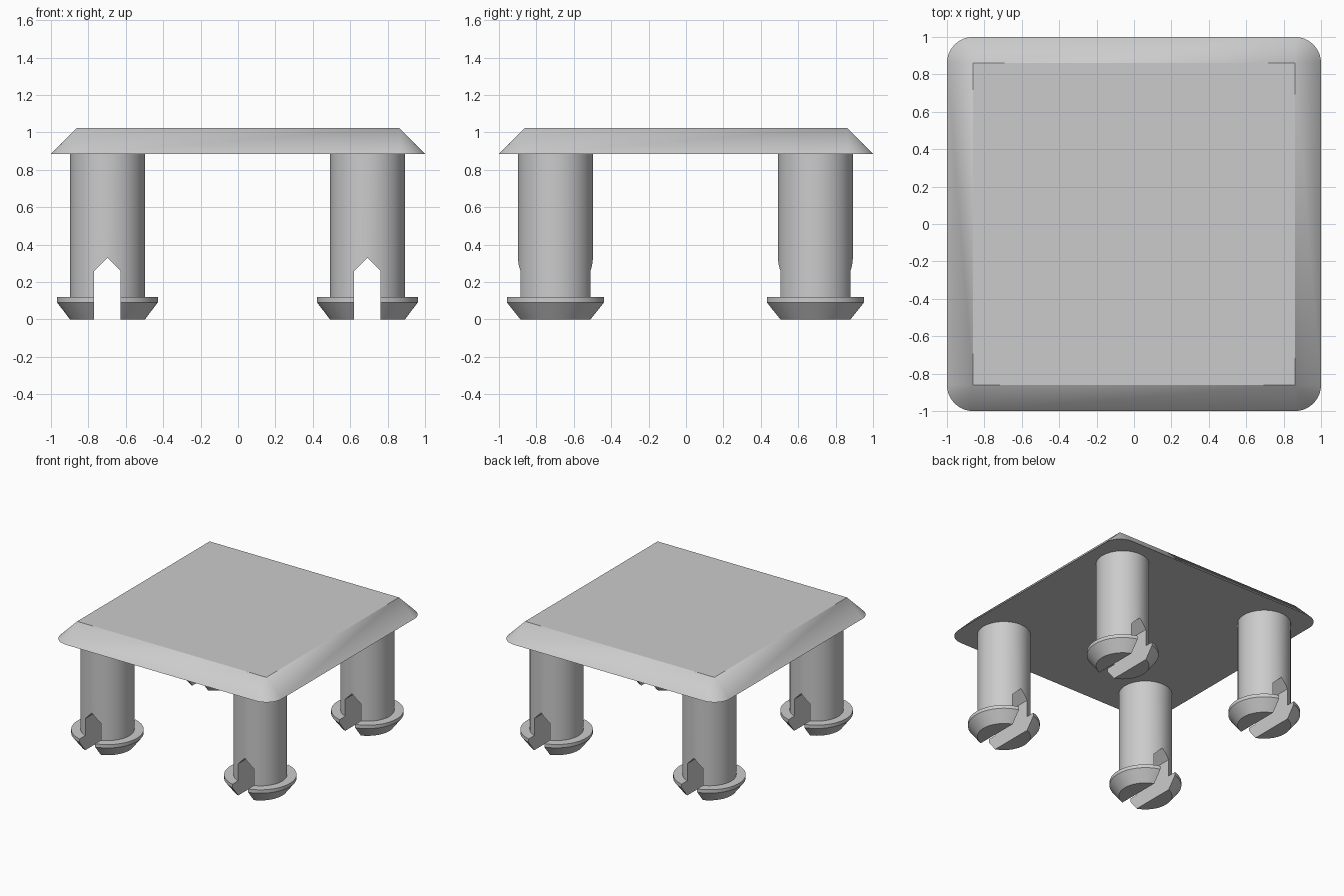
import bpy
import bmesh
from math import cos, sin, pi

default = bpy.data.objects.get("Cube")
if default:
    bpy.data.objects.remove(default, do_unlink=True)

grey = bpy.data.materials.new("light grey plastic")
grey.use_nodes = True
COLOUR = (0.6, 0.6, 0.6, 1)
grey.diffuse_color = COLOUR
grey.node_tree.nodes["Principled BSDF"].inputs["Base Color"].default_value = COLOUR

PLATE_Z, TOP_Z = 0.885, 1.025
INNER, BEVEL = 0.86, 0.14
LEG = 0.695
SEGMENTS = 64


def add_object(name, bm):
    bmesh.ops.recalc_face_normals(bm, faces=bm.faces)
    mesh = bpy.data.meshes.new(name)
    bm.to_mesh(mesh)
    bm.free()
    mesh.materials.append(grey)
    obj = bpy.data.objects.new(name, mesh)
    bpy.context.collection.objects.link(obj)
    return obj


def activate(obj):
    bpy.ops.object.select_all(action="DESELECT")
    obj.select_set(True)
    bpy.context.view_layer.objects.active = obj


def smooth(obj):
    activate(obj)
    bpy.ops.object.shade_smooth_by_angle(angle=pi / 7)


def make_plate():
    # Square top, sloping sides and quarter-cone corners
    bm = bmesh.new()
    steps = 12
    tops, arcs = [], []
    for i, (sx, sy) in enumerate([(1, 1), (-1, 1), (-1, -1), (1, -1)]):
        x, y = sx * INNER, sy * INNER
        tops.append(bm.verts.new((x, y, TOP_Z)))
        angles = [pi / 2 * (i + k / steps) for k in range(steps + 1)]
        arcs.append([bm.verts.new((x + BEVEL * cos(a), y + BEVEL * sin(a), PLATE_Z))
                     for a in angles])
    bm.faces.new(tops)
    bm.faces.new([v for arc in reversed(arcs) for v in reversed(arc)])
    for i in range(4):
        n = (i + 1) % 4
        for a, b in zip(arcs[i], arcs[i][1:]):
            bm.faces.new((a, b, tops[i]))
        bm.faces.new((arcs[i][-1], arcs[n][0], tops[n], tops[i]))
    smooth(add_object("cover_plate", bm))


def make_peg():
    # Turned shaft with a flared snap foot
    profile = [(0.2, 0), (0.27, 0.092), (0.27, 0.12), (0.2, 0.12), (0.2, PLATE_Z + 0.01)]
    bm = bmesh.new()
    rings = [[bm.verts.new((r * cos(2 * pi * k / SEGMENTS), r * sin(2 * pi * k / SEGMENTS), z))
              for k in range(SEGMENTS)] for r, z in profile]
    for low, high in zip(rings, rings[1:]):
        for k in range(SEGMENTS):
            n = (k + 1) % SEGMENTS
            bm.faces.new((low[k], low[n], high[n], high[k]))
    bm.faces.new(rings[0][::-1])
    bm.faces.new(rings[-1])
    return add_object("peg", bm)


def make_slot():
    # Pointed slot running front to back
    outline = [(-0.071, -0.1), (0.071, -0.1), (0.071, 0.26), (0, 0.33), (-0.071, 0.26)]
    bm = bmesh.new()
    face = bm.faces.new([bm.verts.new((x, -0.4, z)) for x, z in outline])
    extruded = bmesh.ops.extrude_face_region(bm, geom=[face])
    bmesh.ops.translate(bm, vec=(0, 0.8, 0),
                        verts=[g for g in extruded["geom"] if isinstance(g, bmesh.types.BMVert)])
    if not face.is_valid or len(bm.faces) < 7:
        bmesh.ops.holes_fill(bm, edges=bm.edges)
    slot = add_object("slot_cutter", bm)
    slot.hide_render = True
    return slot


make_plate()

# Cut the slot once, then share the peg between the four corners
peg = make_peg()
slot = make_slot()
cut = peg.modifiers.new("slot", "BOOLEAN")
cut.operation = "DIFFERENCE"
cut.solver = "EXACT"
cut.object = slot
activate(peg)
bpy.ops.object.modifier_apply(modifier=cut.name)
bpy.data.objects.remove(slot, do_unlink=True)
smooth(peg)

for sx, side in ((-1, "right"), (1, "left")):
    for sy, end in ((-1, "front"), (1, "back")):
        leg = peg.copy()
        leg.name = f"{end}_{side}_peg"
        leg.location = (sx * LEG - 0.003, sy * LEG - 0.003, 0)
        bpy.context.collection.objects.link(leg)
bpy.data.objects.remove(peg, do_unlink=True)
